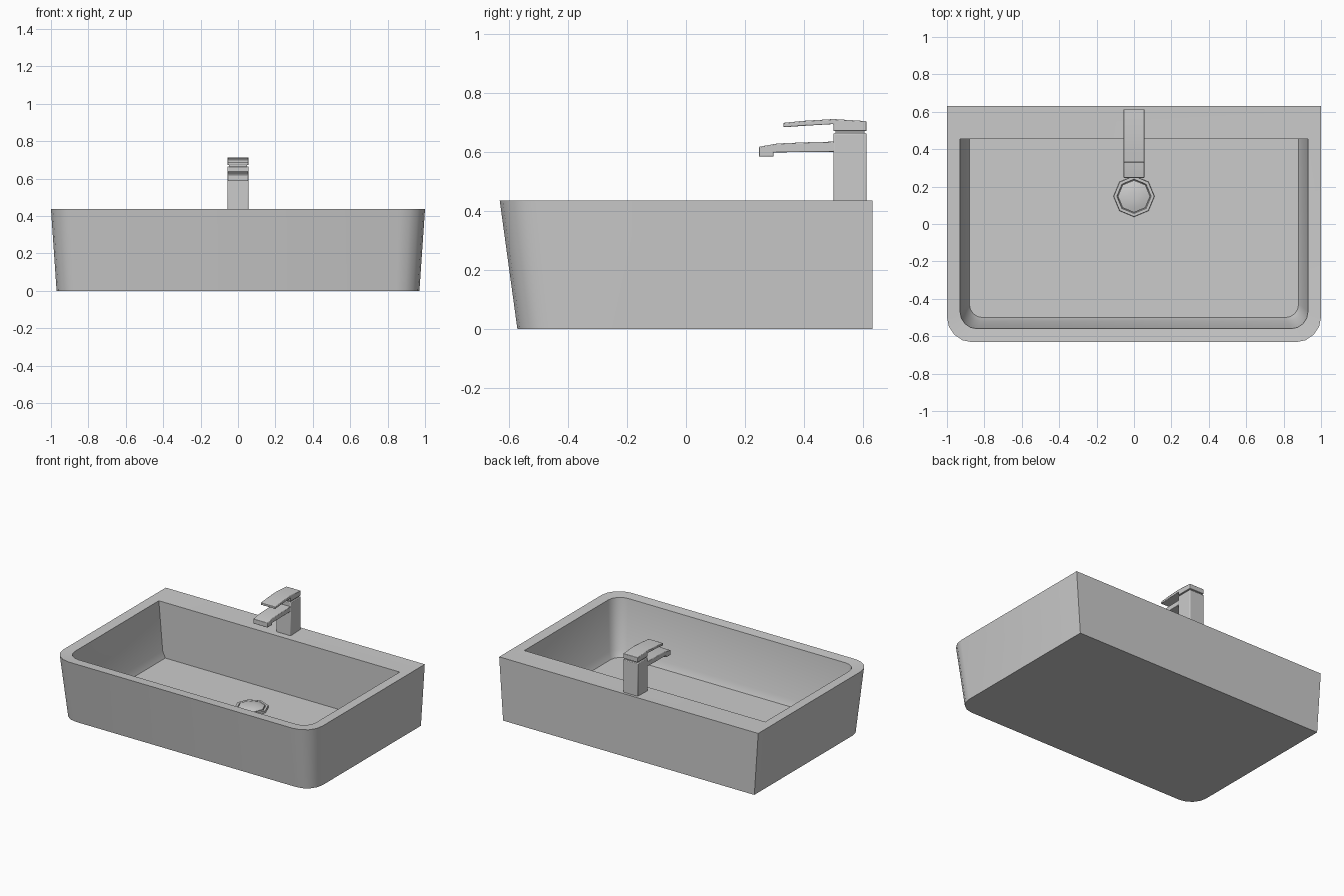
import bpy, bmesh
from math import sin, cos, pi, radians

if "Cube" in bpy.data.objects:
    bpy.data.objects.remove(bpy.data.objects["Cube"])


def finish(name, bm, bevel=0.0, angle=40):
    bmesh.ops.recalc_face_normals(bm, faces=bm.faces)
    me = bpy.data.meshes.new(name)
    bm.to_mesh(me)
    bm.free()
    ob = bpy.data.objects.new(name, me)
    bpy.context.collection.objects.link(ob)
    bpy.ops.object.select_all(action='DESELECT')
    ob.select_set(True)
    bpy.context.view_layer.objects.active = ob
    if bevel:
        mod = ob.modifiers.new("soft_edges", 'BEVEL')
        mod.width = bevel
        mod.segments = 2
        mod.limit_method = 'ANGLE'
        mod.angle_limit = radians(40)
    bpy.ops.object.shade_smooth_by_angle(angle=radians(angle))
    return ob


def outline(hw, front, back, r, z, seg=4):
    """Square back corners, rounded front corners."""
    right = [(hw, back, z)]
    for i in range(seg + 1):
        a = i / seg * pi / 2
        right.append((hw - r + r * cos(a), front + r - r * sin(a), z))
    return right + [(-x, y, h) for x, y, h in reversed(right)]


def loft(name, rings, bevel=0.0, angle=40):
    """Skin successive rings and cap both ends."""
    bm = bmesh.new()
    loops = [[bm.verts.new(p) for p in ring] for ring in rings]
    n = len(loops[0])
    for a, b in zip(loops, loops[1:]):
        for i in range(n):
            j = (i + 1) % n
            bm.faces.new((a[i], a[j], b[j], b[i]))
    bm.faces.new(loops[0])
    bm.faces.new(loops[-1])
    return finish(name, bm, bevel, angle)


def side_profile(name, pts, hw, bevel):
    """Extrude a y-z profile across x."""
    return loft(name, [[(s * hw, y, z) for y, z in pts] for s in (-1, 1)], bevel)


# Basin: outside, rim, inner wall and floor
loft("basin", [
    outline(0.97, -0.572, 0.632, 0.12, 0.0),
    outline(1.0, -0.632, 0.632, 0.135, 0.437),
    outline(0.93, -0.56, 0.455, 0.09, 0.432),
    outline(0.90, -0.52, 0.455, 0.08, 0.09),
    outline(0.88, -0.50, 0.455, 0.07, 0.045),
])

# Drain: octagonal flange with a domed plug
def octagon(r, z):
    return [(r * cos(i * pi / 4), 0.148 + r * sin(i * pi / 4), z) for i in range(8)]

loft("drain_flange", [octagon(0.11, 0.044), octagon(0.108, 0.06), octagon(0.092, 0.06),
                      octagon(0.088, 0.05)], angle=50)
loft("drain_plug", [octagon(0.086, 0.046), octagon(0.086, 0.062), octagon(0.06, 0.07),
                    octagon(0.025, 0.074)])

# Tap: column, neck, spout and lever
side_profile("tap_column", [(0.5, 0.43), (0.613, 0.43), (0.613, 0.665), (0.5, 0.665)], 0.056, 0.004)
side_profile("tap_neck", [(0.508, 0.66), (0.605, 0.66), (0.605, 0.676), (0.508, 0.676)], 0.048, 0)
side_profile("tap_spout", [(0.52, 0.602), (0.52, 0.637), (0.40, 0.634), (0.31, 0.630), (0.247, 0.619),
                           (0.247, 0.586), (0.297, 0.586), (0.297, 0.600)], 0.055, 0.003)
side_profile("tap_lever", [(0.613, 0.672), (0.613, 0.706), (0.50, 0.713), (0.40, 0.707), (0.33, 0.700),
                           (0.33, 0.685), (0.40, 0.690), (0.50, 0.696), (0.50, 0.672)], 0.056, 0.003)
